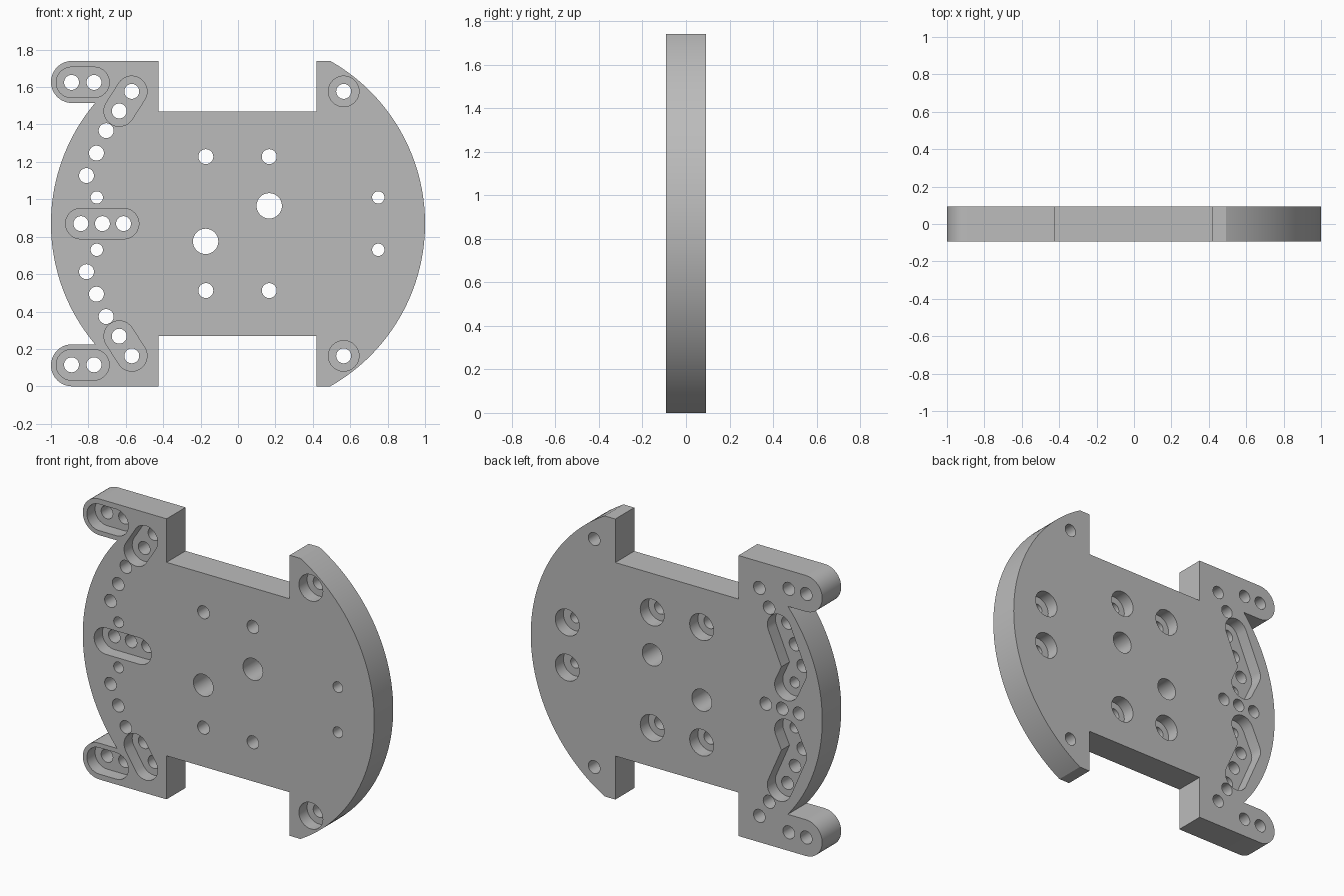
import bpy, bmesh
from math import asin, atan2, cos, sin, pi, tan
from mathutils import Vector

cube = bpy.data.objects.get("Cube")
if cube:
    bpy.data.objects.remove(cube, do_unlink=True)

HALF = 0.093      # half thickness
MID = 0.87        # mirror height
DEPTH = 0.08      # pocket depth
BORE = 0.082      # pocket radius
HOLE, SMALL, LARGE = 0.04, 0.033, 0.068

grey = bpy.data.materials.new("plain grey")
grey.use_nodes = True
grey.diffuse_color = (0.5, 0.5, 0.5, 1)
grey.node_tree.nodes["Principled BSDF"].inputs["Base Color"].default_value = grey.diffuse_color


def arc(cx, cz, r, a, b, n):
    return [Vector((cx + r * cos(a + (b - a) * i / n), cz + r * sin(a + (b - a) * i / n)))
            for i in range(n + 1)]


def slot(path, r):
    """Outline at distance r round a path; a single point gives a circle."""
    if len(path) == 1:
        return arc(*path[0], r, 0, 2 * pi, 32)[:-1]
    walk = [Vector(p) for p in path]
    walk += walk[-2:0:-1]
    out = []
    for i, p in enumerate(walk):
        d0 = p - walk[i - 1]
        d1 = walk[(i + 1) % len(walk)] - p
        a0 = atan2(d0.y, d0.x)
        turn = (atan2(d1.y, d1.x) - a0 + 1e-6) % (2 * pi)
        if turn <= pi + 1e-4:            # outer corner or end
            out += arc(p.x, p.y, r, a0 - pi / 2, a0 - pi / 2 + turn, max(3, int(turn * 5)))
        else:                            # inner corner
            turn -= 2 * pi
            m = a0 + turn / 2 - pi / 2
            out.append(p + Vector((cos(m), sin(m))) * (r / cos(turn / 2)))
    return out


def solid(name, outlines, y0, y1):
    bm = bmesh.new()
    for pts in outlines:
        face = bm.faces.new([bm.verts.new((p[0], y0, p[1])) for p in pts])
        ext = bmesh.ops.extrude_face_region(bm, geom=[face])
        bmesh.ops.translate(bm, vec=(0, y1 - y0, 0),
                            verts=[v for v in ext["geom"] if isinstance(v, bmesh.types.BMVert)])
    bmesh.ops.recalc_face_normals(bm, faces=bm.faces)
    mesh = bpy.data.meshes.new(name)
    bm.to_mesh(mesh)
    bm.free()
    mesh.materials.append(grey)
    obj = bpy.data.objects.new(name, mesh)
    bpy.context.collection.objects.link(obj)
    return obj


def flip(path):
    return [(x, 2 * MID - z) for x, z in path]


def both(paths):
    return paths + [flip(p) for p in paths]


# Plate outline: lower half, then mirrored upward
ear = 0.1125
lower = arc(0, MID, 1, 0, -asin(MID), 40)
lower += [(0.42, 0), (0.42, 0.27), (-0.425, 0.27), (-0.425, 0)]
lower += arc(ear - 1, ear, ear, -pi / 2, -3 * pi / 2, 20)
lower += arc(0, MID, 1, pi + asin(MID - 2 * ear), pi, 30)
plate = solid("mounting_plate", [lower + flip(lower)[-2:0:-1]], -HALF, HALF)

# Hole positions by group
ear_pair = [(-0.89, 1.625), (-0.77, 1.625)]
slant_pair = [(-0.568, 1.577), (-0.635, 1.472)]
centre_row = [(-0.84, MID), (-0.725, MID), (-0.612, MID)]
bent_row = [(-0.705, 1.367), (-0.757, 1.247), (-0.81, 1.127)]
bent_end = (-0.755, 1.01)
wing = (0.565, 1.577)
inner = [(-0.172, 1.228), (0.167, 1.228)]
side = (0.75, 1.01)

# Through holes
holes = [slot(p, HOLE) for p in both([[c] for c in ear_pair + slant_pair + bent_row + inner + [wing]])]
holes += [slot([c], HOLE) for c in centre_row]
holes += [slot(p, SMALL) for p in both([[bent_end], [side]])]
holes += [slot([c], LARGE) for c in ((0.167, 0.965), (-0.173, 0.775))]

# Pockets in the front and in the back
front = [slot(p, BORE) for p in both([ear_pair, slant_pair, [wing]]) + [centre_row]]
back = [slot(p, BORE) for p in both([[bent_row[0], bent_row[2], bent_end], [side]] + [[c] for c in inner])]

cutters = [solid("hole_cutter", holes, -0.2, 0.2),
           solid("front_pocket_cutter", front, -0.2, DEPTH - HALF),
           solid("back_pocket_cutter", back, HALF - DEPTH, 0.2)]

bpy.ops.object.select_all(action="DESELECT")
bpy.context.view_layer.objects.active = plate
plate.select_set(True)
for cutter in cutters:
    mod = plate.modifiers.new(cutter.name, "BOOLEAN")
    mod.operation = "DIFFERENCE"
    mod.solver = "EXACT"
    mod.object = cutter
    bpy.ops.object.modifier_apply(modifier=mod.name)
    bpy.data.objects.remove(cutter, do_unlink=True)

bpy.ops.object.shade_smooth_by_angle(angle=pi / 6)
